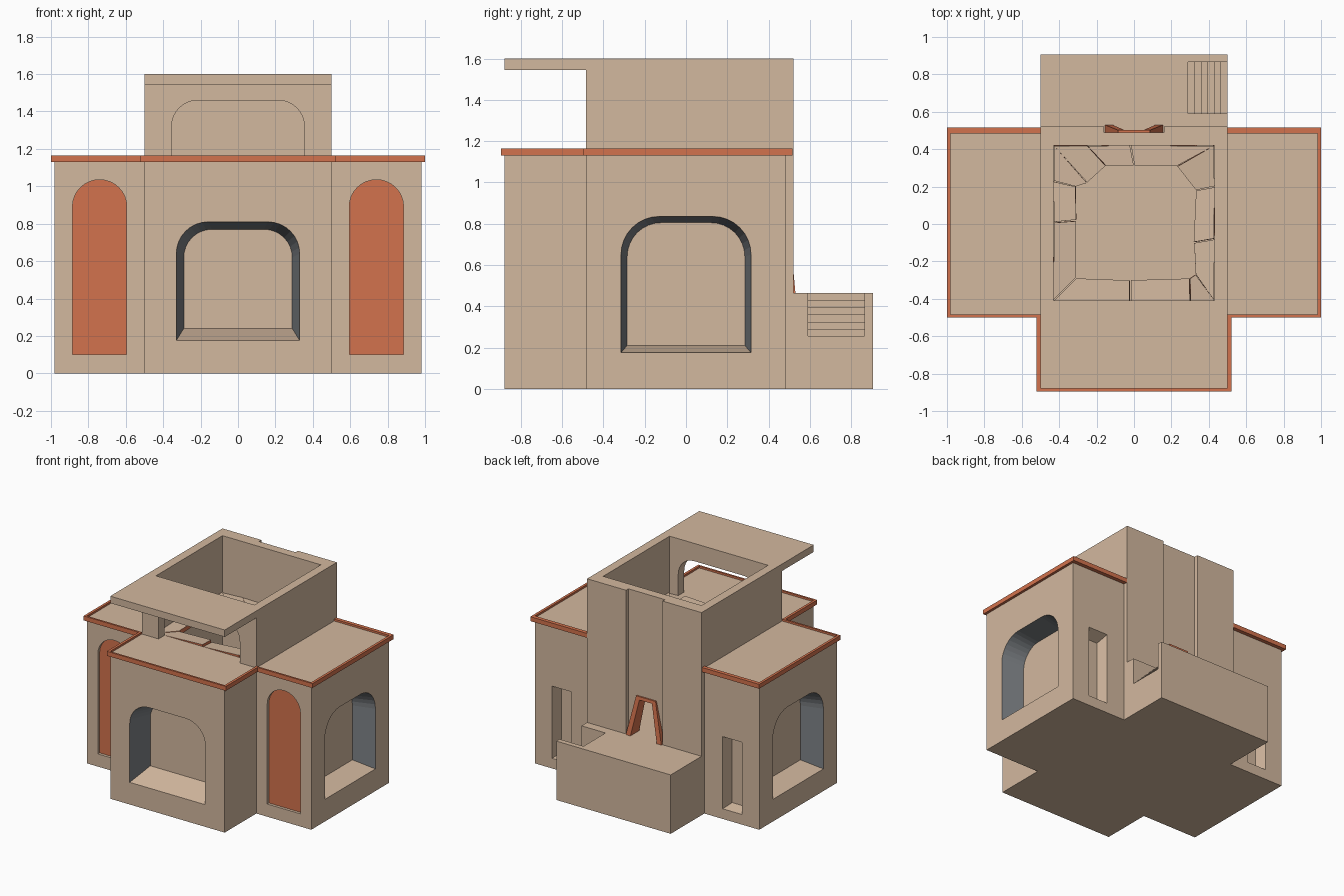
import bpy, bmesh, math, random
from mathutils import Vector, Matrix

random.seed(4)
if "Cube" in bpy.data.objects:
    bpy.data.objects.remove(bpy.data.objects["Cube"])


def material(name, rgb):
    m = bpy.data.materials.new(name)
    m.use_nodes = True
    m.diffuse_color = (*rgb, 1)
    m.node_tree.nodes["Principled BSDF"].inputs["Base Color"].default_value = (*rgb, 1)
    return m


MATS = [material("sandstone", (0.65, 0.48, 0.345)),
        material("terracotta", (0.65, 0.17, 0.075)),
        material("slate_grey", (0.205, 0.22, 0.235))]
TAN, ORANGE, GREY = range(3)


def finish(name, bm):
    bmesh.ops.recalc_face_normals(bm, faces=bm.faces)
    me = bpy.data.meshes.new(name)
    bm.to_mesh(me)
    bm.free()
    for m in MATS:
        me.materials.append(m)
    ob = bpy.data.objects.new(name, me)
    bpy.context.scene.collection.objects.link(ob)
    return ob


def loft(name, rings, side=TAN, cap=TAN, floor=None):
    """Skin equal-length point rings; the closing edge of each ring is its floor."""
    bm = bmesh.new()
    vs = [[bm.verts.new(p) for p in r] for r in rings]
    n = len(vs[0])
    for a, b in zip(vs, vs[1:]):
        for i in range(n):
            j = (i + 1) % n
            f = bm.faces.new((a[i], a[j], b[j], b[i]))
            f.material_index = floor if floor is not None and j == 0 else side
    for r in (vs[0], vs[-1]):
        bm.faces.new(r).material_index = cap
    return finish(name, bm)


def plan(name, pts, z0, z1, **kw):
    return loft(name, [[(x, y, z) for x, y in pts] for z in (z0, z1)], **kw)


def along_y(name, pts, y0, y1, **kw):
    return loft(name, [[(x, y, z) for x, z in pts] for y in (y0, y1)], **kw)


def box(name, x0, x1, y0, y1, z0, z1, **kw):
    return plan(name, [(x0, y0), (x1, y0), (x1, y1), (x0, y1)], z0, z1, **kw)


def mirrored(half):
    return half + [(-x, y) for x, y in reversed(half)]


def arch(half, z0, z1, r, n=8):
    """Round-cornered opening, from the lower right round to the lower left."""
    right = [(half, z0)]
    for i in range(n + 1):
        a = math.pi / 2 * i / n
        right.append((half - r + r * math.cos(a), z1 - r + r * math.sin(a)))
    return mirrored(right)


def niche(place, outer, inner, depth, **kw):
    """Tapered cutter, starting a little outside the wall."""
    steps = [(outer, -0.05), (outer, 0), (inner, depth)]
    return loft("niche_cutter", [[place(u, z, d) for u, z in o] for o, d in steps], **kw)


def cut(ob, cutter):
    mod = ob.modifiers.new("cut", 'BOOLEAN')
    mod.operation = 'DIFFERENCE'
    mod.solver = 'EXACT'
    mod.object = cutter
    bpy.context.view_layer.objects.active = ob
    bpy.ops.object.modifier_apply(modifier=mod.name)
    bpy.data.objects.remove(cutter)


WING, BLOCK, FRONT, SIDE_Y, BACK = 0.98, 0.5, -0.88, 0.485, 0.52
ROOF, TERRACE, TOP = 1.15, 0.465, 1.6

# Cross-shaped main body
wall_line = [(BLOCK, FRONT), (BLOCK, -SIDE_Y), (WING, -SIDE_Y), (WING, SIDE_Y), (BLOCK, SIDE_Y)]
body = plan("main_body", mirrored(wall_line + [(BLOCK, BACK)]), 0, ROOF)

# Front window niche
cut(body, niche(lambda u, z, d: (u, FRONT + d, z), arch(0.33, 0.175, 0.81, 0.17),
                arch(0.29, 0.24, 0.77, 0.15), 0.2, side=GREY, floor=TAN))

for s in (-1, 1):
    # Side window niches
    cut(body, niche(lambda u, z, d: (s * (WING - d), u, z), arch(0.315, 0.175, 0.835, 0.185),
                    arch(0.285, 0.21, 0.805, 0.165), 0.18, side=GREY, floor=TAN))
    # Arched coloured panels on the wing fronts
    panel = arch(0.145, 0.1, 1.035, 0.144)
    cut(body, niche(lambda u, z, d: (s * 0.74 + u, d - SIDE_Y, z), panel, panel, 0.022, cap=ORANGE))
    # Narrow niches on the wing backs
    cut(body, niche(lambda u, z, d: (s * 0.745 + u, SIDE_Y - d, z),
                    mirrored([(0.085, 0.08), (0.085, 0.65)]),
                    mirrored([(0.065, 0.1), (0.065, 0.61)]), 0.09))

# Hollow tower on top
tower = box("tower", -BLOCK, BLOCK, -SIDE_Y, BACK, ROOF, TOP)
for ob in (body, tower):
    cut(ob, box("room_cutter", -0.43, 0.43, -0.41, 0.42, TERRACE, TOP + 0.1))
    cut(ob, box("back_recess_cutter", -0.16, 0.16, 0.49, 0.6, TERRACE, TOP + 0.1))
cut(tower, along_y("tower_opening_cutter", arch(0.355, 1.0, 1.46, 0.14), -0.6, -0.3))
box("front_canopy", -BLOCK, BLOCK, FRONT, -SIDE_Y, 1.545, TOP)

# Back doorway with its leaning frame
door = [(0.155, TERRACE), (0.085, 0.78)]
door_inner = [(0.115, TERRACE), (0.055, 0.755)]
cut(body, along_y("door_cutter", mirrored(door), 0.38, 0.6))
frame = along_y("door_frame", mirrored(door) + mirrored(door_inner)[::-1], 0.42, 0.53,
                side=ORANGE, cap=ORANGE)
for v in frame.data.vertices:
    if v.co.y > 0.5:
        v.co.y -= 0.09 * (v.co.z - TERRACE)

# Rear terrace with steps going down to its side
terrace = box("rear_terrace", -BLOCK, BLOCK, BACK, 0.905, 0, TERRACE)
rise, steps = 0.035, [(0.29, 0.5)]
for i in range(6):
    x, z = 0.29 + rise * i, TERRACE - rise * (i + 1)
    steps += [(x, z), (x + rise, z)]
steps[-1] = (0.6, steps[-1][1])
cut(terrace, along_y("stair_cutter", steps + [(0.6, 0.5)], 0.59, 0.865))

# Coloured roof rim around wings and front
rim_line = [(0.52, -0.895), (0.52, -0.5), (1.0, -0.5), (1.0, 0.515), (BLOCK, 0.515)]
loop = [(-x, y) for x, y in reversed(rim_line)] + rim_line
inner_loop = [(-x, y) for x, y in reversed(wall_line)] + wall_line
plan("roof_rim", loop + inner_loop[::-1], 1.13, 1.165, side=ORANGE, cap=ORANGE)

# Broken floor slabs around the hole inside the tower
outer = [(-0.43, -0.41), (-0.02, -0.41), (0.3, -0.41), (0.43, -0.41), (0.43, -0.08), (0.43, 0.2),
         (0.43, 0.42), (-0.02, 0.42), (-0.25, 0.42), (-0.43, 0.42), (-0.43, 0.23), (-0.43, 0.01)]
hole = [(-0.31, -0.29), (-0.02, -0.3), (0.3, -0.29), (0.33, -0.27), (0.32, -0.1), (0.33, 0.18),
        (0.23, 0.31), (0, 0.31), (-0.15, 0.31), (-0.25, 0.22), (-0.31, 0.2), (-0.31, 0.02)]
for i in range(len(outer)):
    j = (i + 1) % len(outer)
    quad = [Vector((*p, 0)) for p in (outer[i], outer[j], hole[j], hole[i])]
    mid = sum(quad, Vector()) / 4
    tilt = Matrix.Rotation(random.uniform(-0.06, 0.06), 3, 'X') @ \
        Matrix.Rotation(random.uniform(-0.06, 0.06), 3, 'Y') @ \
        Matrix.Rotation(random.uniform(-0.02, 0.02), 3, 'Z')
    rings = [[mid + tilt @ ((p - mid) * 0.98 + Vector((0, 0, h))) + Vector((0, 0, ROOF))
              for p in quad] for h in (-0.03, 0.005)]
    loft("broken_floor_slab", rings, side=ORANGE)
